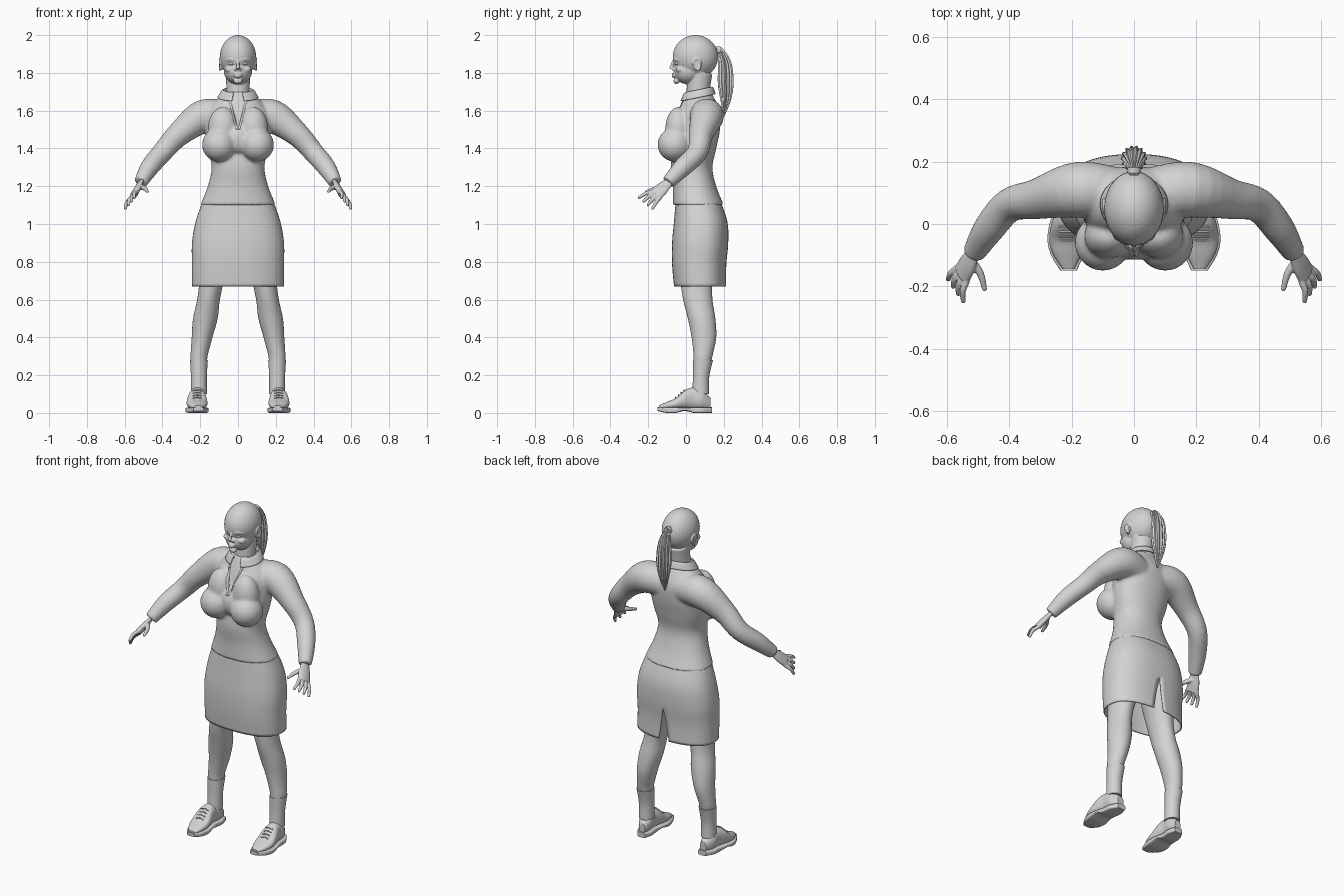
import bpy, bmesh
from math import pi, cos, sin, copysign
from mathutils import Vector, Matrix

cube = bpy.data.objects.get("Cube")
if cube:
    bpy.data.objects.remove(cube, do_unlink=True)

GREY = (.65, .65, .65, 1)
grey = bpy.data.materials.new("plain_grey")
grey.use_nodes = True
grey.diffuse_color = GREY
shader = next(node for node in grey.node_tree.nodes if node.type == 'BSDF_PRINCIPLED')
shader.inputs["Base Color"].default_value = GREY

SIDES = {"left": 1, "right": -1}
SIDEWAYS, UPWARD = Vector((1, 0, 0)), Vector((0, 0, 1))


def spread(first, final, count):
    """Evenly spaced values."""
    return [first + (final - first) * i / (count - 1) for i in range(count)]


def refine(rows, steps=5):
    """Smooth a short list of sections with a Catmull-Rom curve."""
    rows = [Vector(row) for row in rows]
    result, last = [], len(rows) - 1
    for i in range(last):
        before, start, end, after = (rows[min(max(j, 0), last)] for j in range(i - 1, i + 3))
        for step in range(steps):
            t = step / steps
            bend = 2 * before - 5 * start + 4 * end - after
            twist = 3 * start - before - 3 * end + after
            result.append(start + ((end - before) * t + bend * t ** 2 + twist * t ** 3) / 2)
    return result + [rows[-1]]


def skin(bm, rings, closed=True):
    """Join matching rings with faces; closed rings are capped at both ends."""
    loops = [[bm.verts.new(point) for point in ring] for ring in rings]
    count = len(loops[0])
    for lower, upper in zip(loops, loops[1:]):
        for i in range(count if closed else count - 1):
            j = (i + 1) % count
            bm.faces.new((lower[i], lower[j], upper[j], upper[i]))
    if closed:
        bm.faces.new(loops[0])
        bm.faces.new(loops[-1])


def oval(angle, half, low, high, power):
    """Point on a superellipse spanning -half..half and low..high."""
    across, along = (copysign(abs(f(angle)) ** (2 / power), f(angle)) for f in (cos, sin))
    return half * across, (low + high) / 2 + (high - low) / 2 * along


def stack(bm, levels, halves, lows, highs, power=2, centre=lambda level: 0, lengthwise=False):
    """Closed body of oval sections stacked upward, or lengthwise along y."""
    rings = []
    for level, *shape in refine(zip(levels, halves, lows, highs)):
        ring = [oval(angle, *shape, power) for angle in spread(0, 2 * pi, 49)[:-1]]
        rings.append([(x + centre(level), level, v) if lengthwise else (x + centre(level), v, level)
                      for x, v in ring])
    skin(bm, rings)


def band(bm, levels, halves, lows, highs, power, start, gap):
    """Open shell with a gap centred on the start angle."""
    rings = []
    for level, *shape in refine(zip(levels, halves, lows, highs)):
        angles = spread(start + gap(level), start + 2 * pi - gap(level), 73)
        rings.append([(*oval(angle, *shape, power), level) for angle in angles])
    skin(bm, rings, closed=False)
    bmesh.ops.remove_doubles(bm, verts=bm.verts, dist=.001)


def tube(bm, path, radii, side=1, wide=UPWARD, flat=1, lobes=0):
    """Round or flattened tube along a smooth path, wide in one direction."""
    rows = refine([(*point, radius) for point, radius in zip(path, radii)])
    points = [row.to_3d() for row in rows]
    rings = []
    for i, (point, row) in enumerate(zip(points, rows)):
        tangent = (points[min(i + 1, len(points) - 1)] - points[max(i - 1, 0)]).normalized()
        broad = (wide - tangent * wide.dot(tangent)).normalized()
        thin = tangent.cross(broad) * flat
        ring = []
        for angle in spread(0, 2 * pi, 97 if lobes else 25)[:-1]:
            ridge = 1 + .1 * cos(lobes * angle) if lobes else 1
            spot = point + (broad * cos(angle) + thin * sin(angle)) * row[3] * ridge
            ring.append((side * spot.x, spot.y, spot.z))
        rings.append(ring)
    skin(bm, rings)


def ball(bm, centre, size, side=1):
    x, y, z = centre
    place = Matrix.Translation((side * x, y, z)) @ Matrix.Diagonal((*size, 1))
    bmesh.ops.create_uvsphere(bm, u_segments=32, v_segments=20, radius=1, matrix=place)


def finish(name, bm, voxel=0, softening=2, thickness=0):
    """Make the object; a voxel size blends overlapping pieces into one skin."""
    bmesh.ops.recalc_face_normals(bm, faces=bm.faces)
    mesh = bpy.data.meshes.new(name)
    bm.to_mesh(mesh)
    bm.free()
    mesh.materials.append(grey)
    for polygon in mesh.polygons:
        polygon.use_smooth = True
    mesh.set_sharp_from_angle(angle=.8)
    part = bpy.data.objects.new(name, mesh)
    bpy.context.collection.objects.link(part)
    if voxel:
        blend = part.modifiers.new("Blend", 'REMESH')
        blend.mode, blend.voxel_size, blend.use_smooth_shade = 'VOXEL', voxel, True
        soften = part.modifiers.new("Soften", 'SMOOTH')
        soften.iterations = softening
    if thickness:
        shell = part.modifiers.new("Thickness", 'SOLIDIFY')
        shell.thickness, shell.offset = thickness, 0
    return part


# Shirt: torso, bust and sleeves blended into one surface
shoulder, elbow, wrist = Vector((.18, .11, 1.57)), Vector((.4, .06, 1.38)), Vector((.515, -.095, 1.22))
bm = bmesh.new()
stack(bm, spread(1.1, 1.7, 7), [.2, .16, .14, .16, .17, .16, .07],
      [-.07, -.07, -.08, -.07, -.06, -.04, 0], [.2, .16, .14, .16, .18, .18, .13], power=2.2)
ball(bm, (0, -.06, 1.45), (.09, .055, .08))
for side in SIDES.values():
    ball(bm, (.1, -.06, 1.42), (.09, .09, .09), side)
    ball(bm, (.08, -.04, 1.5), (.08, .07, .12), side)
    upper_arm = shoulder.lerp(elbow, .6) + UPWARD * .02
    forearm = elbow.lerp(wrist, .5) + SIDEWAYS * .01
    tube(bm, [(.05, .1, 1.56), shoulder, upper_arm, elbow, forearm, wrist],
         [.08, .09, .065, .055, .05, .036], side)
shirt = finish("shirt", bm, voxel=.008, softening=6)

# Front opening: two narrow strips lying on the shirt
bm = bmesh.new()
for side in SIDES.values():
    skin(bm, [[(side * (.04 * t + width), -.3, 1.5 + .16 * t) for width in (0, .01)]
              for t in spread(0, 1, 17)], closed=False)
opening = finish("shirt_opening", bm)
wrap = opening.modifiers.new("Lay on shirt", 'SHRINKWRAP')
wrap.target, wrap.wrap_method, wrap.offset = shirt, 'PROJECT', .002
wrap.use_project_y, wrap.use_positive_direction = True, True
opening.modifiers.new("Thickness", 'SOLIDIFY').thickness = .003

# Collar: folded band, open at the front and tilted forward
bm = bmesh.new()
band(bm, [1.66, 1.71, 1.67], [.085, .08, .107], [-.01, -.01, -.03], [.135, .14, .155],
     power=2, start=-pi / 2, gap=lambda level: .3)
for vert in bm.verts:
    vert.co.z += (vert.co.y - .07) * .2
finish("collar", bm, thickness=.005)

# Skirt: open shell with a slit at the back of the hem
bm = bmesh.new()
band(bm, spread(.67, 1.13, 5), [.24, .24, .24, .22, .18], [-.06, -.07, -.07, -.06, -.05],
     [.21, .21, .22, .215, .175], power=2.4, start=pi / 2, gap=lambda level: max(0, .86 - level) / 2)
finish("skirt", bm, thickness=.007)

# Head: cranium, jaw, neck and features blended together
bm = bmesh.new()
ball(bm, (0, .05, 1.885), (.096, .12, .115))
ball(bm, (0, .01, 1.81), (.075, .075, .07))
ball(bm, (0, -.05, 1.757), (.024, .016, .016))
tube(bm, [(0, .07, 1.6), (0, .065, 1.7), (0, .075, 1.8)], [.07, .062, .065], wide=SIDEWAYS)
tube(bm, [(0, -.06, 1.87), (0, -.075, 1.84), (0, -.078, 1.822)], [.008, .008, .012])
for lip in (1.793, 1.781):
    ball(bm, (0, -.064, lip), (.022, .012, .006))
for side in SIDES.values():
    ball(bm, (.012, -.067, 1.82), (.009, .01, .008), side)
    tube(bm, [(.01, -.06, 1.865), (.035, -.055, 1.872), (.06, -.036, 1.867)], [.008, .009, .007], side)
    ball(bm, (.045, -.03, 1.818), (.025, .025, .018), side)
    ball(bm, (.09, .055, 1.843), (.008, .017, .03), side)
    rim = [(.096, .057 - .02 * cos(turn), 1.845 + .03 * sin(turn)) for turn in spread(0, 1.5 * pi, 7)]
    tube(bm, rim, [.006] * len(rim), side, wide=SIDEWAYS)
finish("head", bm, voxel=.004)

# Eyes
bm = bmesh.new()
for side in SIDES.values():
    ball(bm, (.034, -.046, 1.848), (.016, .014, .008), side)
finish("eyes", bm)

# Ponytail with ridged strands, and its band
bm = bmesh.new()
tube(bm, [(0, .15, 1.92), (0, .18, 1.92), (0, .205, 1.85), (0, .21, 1.75), (0, .21, 1.66), (0, .2, 1.57)],
     [.016, .016, .033, .039, .027, .003], wide=SIDEWAYS, lobes=14)
finish("ponytail", bm)
bm = bmesh.new()
tube(bm, [(0, .164, 1.92), (0, .182, 1.92)], [.021, .021], wide=SIDEWAYS)
finish("hair_band", bm)

# Shared limb sections: legs from the ankle up, shoes from heel to toe
LEG = [[.04, .04, .045, .055, .065, .06, .065, .08, .09],
       [.035, .04, .04, .03, .01, -.015, -.03, -.04, -.04],
       [.12, .12, .14, .16, .155, .14, .14, .16, .17]]
SHOE_HALVES = [.02, .04, .04, .05, .055, .045, .02]
SHOE_TOPS = [.08, .12, .135, .12, .08, .06, .04]
SOLE_BOTTOMS = [0, 0, 0, .01, 0, 0, .01]
ACROSS, FORWARD, DOWNWARD = Vector((.45, .7, -.55)), Vector((.01, -.063, -.03)), Vector((.03, -.037, -.053))

for name, side in SIDES.items():
    # Hand: flat palm, four fingers and a thumb
    bm = bmesh.new()
    knuckles = Vector((.552, -.162, 1.153))
    tube(bm, [wrist - (knuckles - wrist) * .3, wrist, wrist.lerp(knuckles, .5), knuckles],
         [.026, .027, .037, .04], side, ACROSS, flat=.45)
    for finger in range(4):
        base = knuckles + ACROSS * .021 * (finger - 1.5)
        tip = base + FORWARD.lerp(DOWNWARD, finger / 3)
        middle = base.lerp(tip, .5) + Vector((.007, 0, .005))
        tube(bm, [base, middle, tip], [.011, .01, .008], side, ACROSS)
        ball(bm, tip, [.008] * 3, side)
    thumb = Vector((.48, -.208, 1.173))
    tube(bm, [wrist.lerp(knuckles, .3), (.494, -.158, 1.188), thumb], [.015, .012, .008], side, ACROSS)
    ball(bm, thumb, [.008] * 3, side)
    finish(name + "_hand", bm, voxel=.0035)

    # Leg, straight up to the calf and then leaning in to the hip
    def leg_line(level):
        return side * (.207 - .17 * max(0, level - .3))

    bm = bmesh.new()
    stack(bm, spread(.1, .9, 9), *LEG, centre=leg_line)
    finish(name + "_leg", bm)

    # Sock: the lowest leg sections, slightly padded
    bm = bmesh.new()
    padded = [[value + pad for value in row[:3]] for row, pad in zip(LEG, (.002, -.003, .003))]
    stack(bm, spread(.1, .28, 3), *padded, centre=leg_line)
    finish(name + "_sock", bm)

    # Shoe upper, sole and laces
    def shoe_line(level):
        return side * (.217 - .5 * (level + .03) ** 2)

    bm = bmesh.new()
    stack(bm, spread(.13, -.143, 7), SHOE_HALVES, [.02] * 7, SHOE_TOPS, 2.3, shoe_line, True)
    finish(name + "_shoe", bm)
    bm = bmesh.new()
    stack(bm, spread(.137, -.15, 7), [half + .006 for half in SHOE_HALVES], SOLE_BOTTOMS, [.03] * 7,
          5, shoe_line, True)
    finish(name + "_sole", bm)
    bm = bmesh.new()
    for lace in range(4):
        y, z = -.01 - .015 * lace, .122 - .013 * lace
        tube(bm, [(.216 + x, y, z - abs(x) / 4) for x in (-.024, 0, .024)], [.003] * 3, side)
    finish(name + "_laces", bm)
